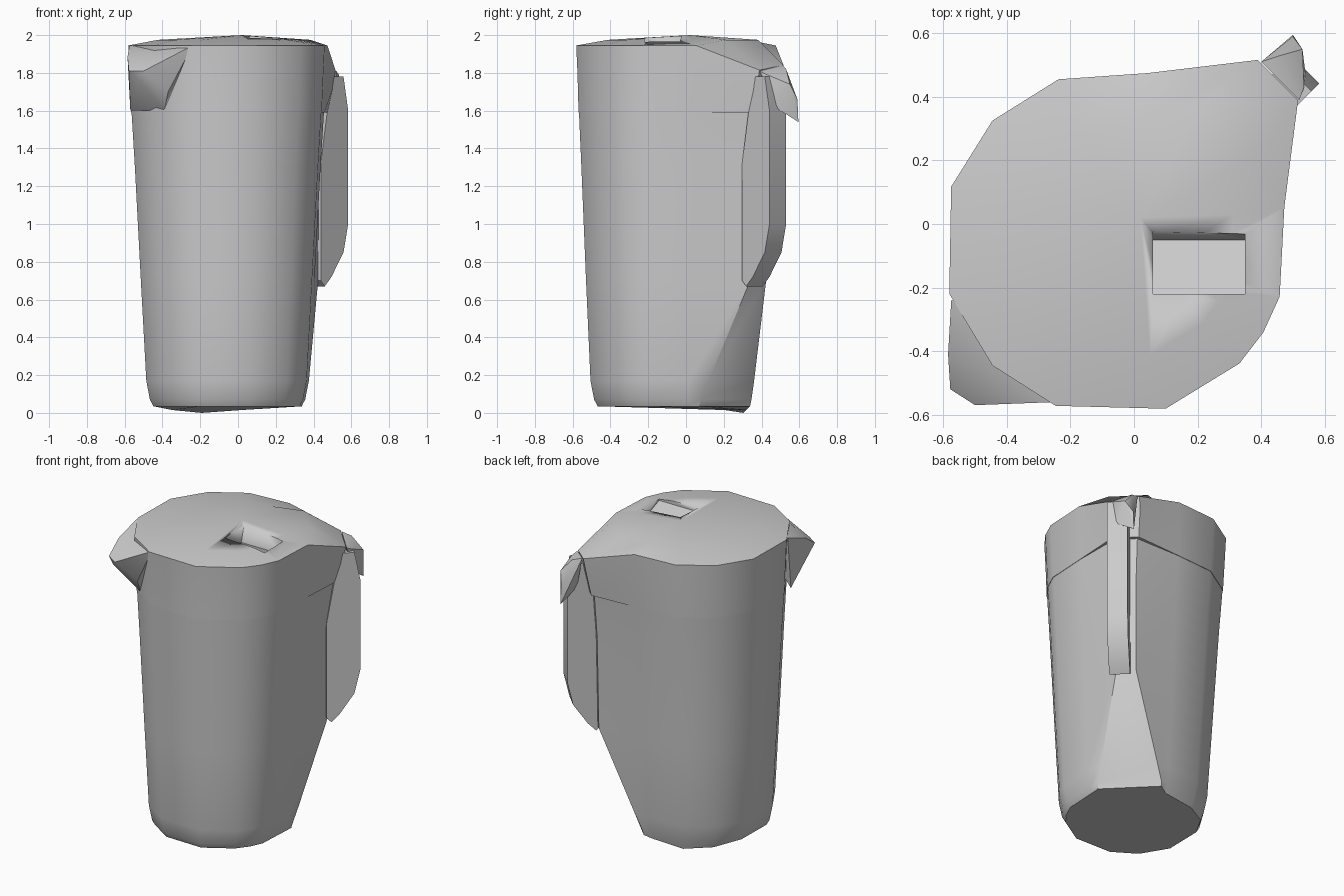
import bpy
import bmesh
from math import cos, sin, radians, sqrt
from mathutils import Vector

if "Cube" in bpy.data.objects:
    bpy.data.objects.remove(bpy.data.objects["Cube"], do_unlink=True)

grey = bpy.data.materials.new("plain grey")
grey.use_nodes = True
grey.diffuse_color = (0.6, 0.6, 0.6, 1)
grey.node_tree.nodes["Principled BSDF"].inputs["Base Color"].default_value = (0.6, 0.6, 0.6, 1)

# Corner directions of the round part of the jug, in degrees
CORNERS = (79, 109, 135, 161, 197, 225, 250, 287, 316, 329, 342, 372)


def finish(name, bm, angle=38):
    """Turn a bmesh into a named, shaded object."""
    bmesh.ops.recalc_face_normals(bm, faces=bm.faces)
    mesh = bpy.data.meshes.new(name)
    bm.to_mesh(mesh)
    bm.free()
    mesh.materials.append(grey)
    obj = bpy.data.objects.new(name, mesh)
    bpy.context.collection.objects.link(obj)
    bpy.ops.object.select_all(action="DESELECT")
    obj.select_set(True)
    bpy.context.view_layer.objects.active = obj
    bpy.ops.object.shade_smooth_by_angle(angle=radians(angle))
    return obj


def diagonal(u, v, z):
    """Point at distance u towards the handle corner, v sideways."""
    return Vector(((u - v) / sqrt(2), (u + v) / sqrt(2), z))


def ring(z, radius, cy, nose, half, drop=0.0):
    """Round section with flat sides running into a blunt rear corner."""
    pts = [Vector((-0.06 + radius * cos(radians(a)), cy + radius * sin(radians(a)), z))
           for a in CORNERS]
    return pts + [diagonal(nose, -half, z - drop), diagonal(nose, half, z - 0.8 * drop)]


def loft(name, rings, peak=None):
    bm = bmesh.new()
    loops = [[bm.verts.new(p) for p in r] for r in rings]
    for a, b in zip(loops, loops[1:]):
        for i in range(len(a)):
            j = (i + 1) % len(a)
            bm.faces.new((a[i], a[j], b[j], b[i]))
    bm.faces.new(loops[0])
    top = loops[-1]
    if peak:
        tip = bm.verts.new(peak)
        for i in range(len(top)):
            bm.faces.new((top[i], top[(i + 1) % len(top)], tip))
    else:
        bm.faces.new(top)
    return finish(name, bm)


def hull(name, pts):
    bm = bmesh.new()
    for p in pts:
        bm.verts.new(p)
    res = bmesh.ops.convex_hull(bm, input=bm.verts)
    loose = [v for v in res["geom_interior"] if isinstance(v, bmesh.types.BMVert)]
    bmesh.ops.delete(bm, geom=loose, context="VERTS")
    return finish(name, bm)


def blade(name, profile, v0, v1):
    """Extrude a side profile across the handle direction."""
    bm = bmesh.new()
    face = bm.faces.new([bm.verts.new(diagonal(u, v0, z)) for u, z in profile])
    res = bmesh.ops.extrude_face_region(bm, geom=[face])
    verts = [g for g in res["geom"] if isinstance(g, bmesh.types.BMVert)]
    bmesh.ops.translate(bm, verts=verts, vec=diagonal(0, v1 - v0, 0))
    return finish(name, bm)


# Tapered jug body, its base dipping slightly at one back corner
base = ring(0.035, 0.405, -0.08, 0.29, 0.19)
base[1].z = 0.0
base[0].z = base[2].z = 0.015
loft("jug_body", [
    base,
    ring(0.07, 0.425, -0.08, 0.30, 0.19),
    ring(0.17, 0.445, -0.08, 0.34, 0.17),
    ring(0.70, 0.475, -0.075, 0.54, 0.06),
    ring(1.30, 0.508, -0.068, 0.55, 0.06),
    ring(1.60, 0.527, -0.063, 0.57, 0.07),
])

# Lid with a collar and a shallow dome, sloping down towards the handle
lid = loft("lid", [
    ring(1.59, 0.529, -0.063, 0.59, 0.08),
    ring(1.80, 0.538, -0.06, 0.62, 0.09, 0.08),
    ring(1.945, 0.545, -0.06, 0.64, 0.09, 0.13),
    ring(1.975, 0.38, -0.05, 0.42, 0.12),
], peak=(0.02, 0.02, 2.0))

# Sloping pocket cut in the lid
pocket = hull("pocket_cutter", [
    (x, y, z) for x in (0.06, 0.35)
    for y, z in ((-0.22, 1.955), (-0.05, 1.89), (-0.22, 2.1), (0.0, 2.1))
])
cut = lid.modifiers.new("pocket", "BOOLEAN")
cut.operation = "DIFFERENCE"
cut.solver = "EXACT"
cut.object = pocket
pocket.hide_render = True
pocket.hide_set(True)

# Pouring spout at the front corner
hull("spout", [
    (-0.575, -0.24, 1.945), (-0.585, -0.41, 1.885), (-0.578, -0.52, 1.81),
    (-0.50, -0.57, 1.81), (-0.37, -0.53, 1.90), (-0.24, -0.56, 1.945),
    (-0.53, -0.54, 1.77), (-0.57, -0.28, 1.60), (-0.39, -0.46, 1.60),
    (-0.37, -0.52, 1.70), (-0.25, -0.3, 1.965),
])

# Handle grip and the hook that joins it to the lid
blade("handle_grip", [
    (0.52, 0.70), (0.52, 1.32), (0.60, 1.78), (0.69, 1.78), (0.725, 1.6),
    (0.725, 1.0), (0.69, 0.85), (0.60, 0.72), (0.55, 0.67),
], -0.10, 0.025)
hull("handle_hook", [
    (0.40, 0.51, 1.84), (0.52, 0.39, 1.81), (0.50, 0.595, 1.54),
    (0.50, 0.59, 1.66), (0.53, 0.55, 1.74), (0.54, 0.47, 1.62),
    (0.535, 0.43, 1.79), (0.46, 0.48, 1.62), (0.46, 0.53, 1.82),
])
